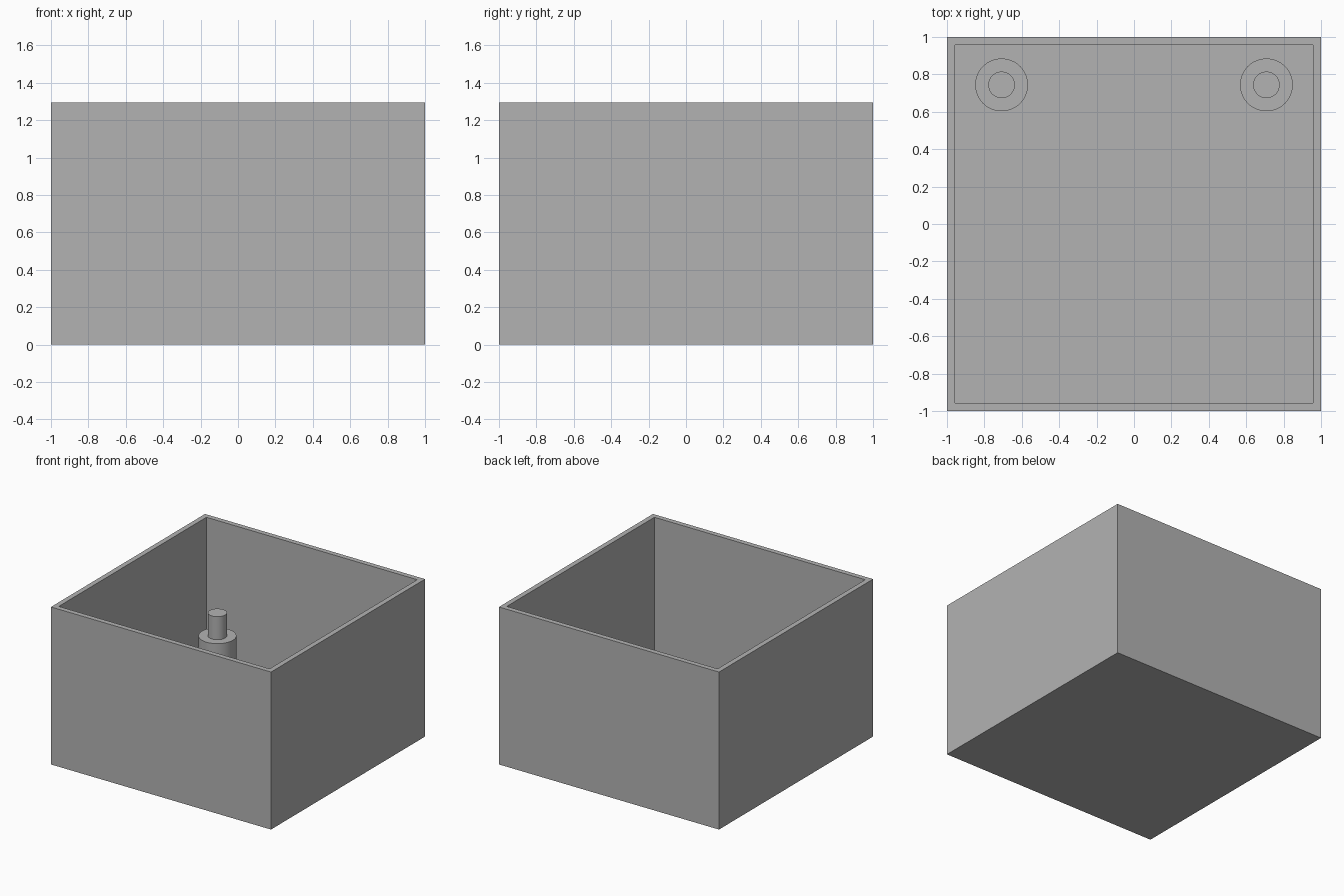
import bpy
import bmesh
from mathutils import Matrix, Vector

if "Cube" in bpy.data.objects:
    bpy.data.objects.remove(bpy.data.objects["Cube"], do_unlink=True)

HEIGHT, WALL = 1.294, 0.059
POST_X, POST_Y = 0.708, 0.744

grey = bpy.data.materials.new("plain grey")
grey.use_nodes = True
grey.diffuse_color = (0.45, 0.45, 0.45, 1)
grey.node_tree.nodes["Principled BSDF"].inputs["Base Color"].default_value = grey.diffuse_color


def add_object(name, bm):
    bmesh.ops.recalc_face_normals(bm, faces=bm.faces[:])
    mesh = bpy.data.meshes.new(name)
    bm.to_mesh(mesh)
    bm.free()
    mesh.materials.append(grey)
    obj = bpy.data.objects.new(name, mesh)
    bpy.context.collection.objects.link(obj)
    return obj


# Open box: inset the top face for the rim, then sink it to the floor
bm = bmesh.new()
bmesh.ops.create_cube(bm, size=2, matrix=Matrix.Translation((0, 0, HEIGHT / 2))
                      @ Matrix.Diagonal((1, 1, HEIGHT / 2, 1)))
top = max(bm.faces, key=lambda f: f.calc_center_median().z)
bmesh.ops.inset_region(bm, faces=[top], thickness=WALL)
sunk = bmesh.ops.extrude_discrete_faces(bm, faces=[top])["faces"][0]
bmesh.ops.translate(bm, verts=sunk.verts[:], vec=Vector((0, 0, WALL - HEIGHT)))
add_object("open_box", bm)


# Stepped post: a wide base, a flat shoulder and a narrow pin
def add_post(name, x):
    profile = [(0, WALL), (0.141, WALL), (0.141, 0.47), (0.071, 0.47), (0.071, 0.659), (0, 0.659)]
    bm = bmesh.new()
    verts = [bm.verts.new((r, 0, z)) for r, z in profile]
    edges = [bm.edges.new(pair) for pair in zip(verts, verts[1:])]
    bmesh.ops.spin(bm, geom=verts + edges, cent=(0, 0, 0), axis=(0, 0, 1),
                   angle=6.283185307, steps=64)
    bmesh.ops.remove_doubles(bm, verts=bm.verts[:], dist=0.0001)
    post = add_object(name, bm)
    post.location = (x, POST_Y, 0)
    bpy.ops.object.select_all(action="DESELECT")
    post.select_set(True)
    bpy.context.view_layer.objects.active = post
    bpy.ops.object.shade_smooth_by_angle()


add_post("left_post", POST_X)
add_post("right_post", -POST_X)
